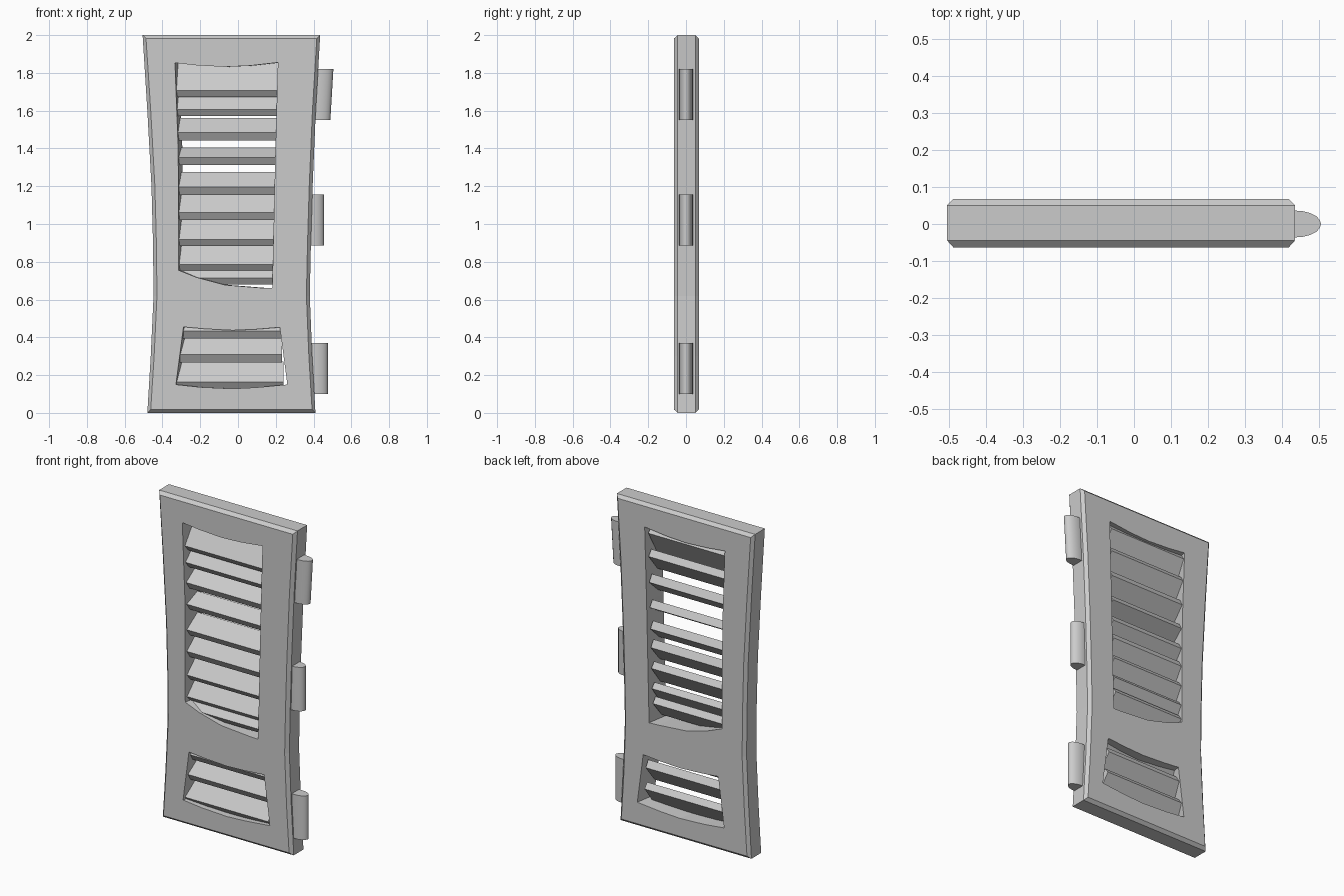
import bpy, bmesh, math

if "Cube" in bpy.data.objects:
    bpy.data.objects.remove(bpy.data.objects["Cube"])


def loft(name, rings):
    """Closed solid from a list of equal-length point rings."""
    bm = bmesh.new()
    vs = [[bm.verts.new(p) for p in r] for r in rings]
    n = len(vs[0])
    for a, b in zip(vs, vs[1:]):
        for i in range(n):
            j = (i + 1) % n
            bm.faces.new((a[i], a[j], b[j], b[i]))
    bm.faces.new(vs[0][::-1])
    bm.faces.new(vs[-1])
    bmesh.ops.recalc_face_normals(bm, faces=bm.faces)
    me = bpy.data.meshes.new(name)
    bm.to_mesh(me)
    bm.free()
    ob = bpy.data.objects.new(name, me)
    bpy.context.collection.objects.link(ob)
    return ob


# Warped shutter frame with chamfered outline: (z, left x, right x)
SIDES = [(2, -.505, .435), (1.6, -.48, .412), (1.2, -.458, .395), (.9, -.45, .386),
         (.62, -.447, .38), (.3, -.462, .393), (0, -.48, .41)]


def outline(y, d):
    z_in = lambda z: min(max(z, d), 2 - d)
    left = [(l + d, y, z_in(z)) for z, l, r in SIDES]
    right = [(r - d, y, z_in(z)) for z, l, r in reversed(SIDES)]
    return left + right


frame = loft("shutter_frame", [outline(-.064, .018), outline(-.044, 0),
                               outline(.05, 0), outline(.068, .018)])

# Crooked openings, leaning to the right towards the back
UPPER = [(-.335, 1.853), (-.22, 1.84), (-.07, 1.832), (.06, 1.838), (.21, 1.855),
         (.197, 1.4), (.18, .66), (.12, .662), (-.07, .677), (-.22, .717),
         (-.315, .755), (-.318, 1.4)]
LOWER = [(-.29, .455), (-.18, .445), (-.03, .437), (.1, .443), (.22, .453),
         (.26, .15), (.1, .135), (-.03, .128), (-.2, .136), (-.33, .15)]
for name, pts in (("upper_cutter", UPPER), ("lower_cutter", LOWER)):
    cut = loft(name, [[(x + s * .024, y, z) for x, z in pts]
                      for y, s in ((-.1, -.2), (.1, 1.2))])
    cut.hide_render = True
    mod = frame.modifiers.new(name, 'BOOLEAN')
    mod.operation = 'DIFFERENCE'
    mod.solver = 'EXACT'
    mod.object = cut
    bpy.context.view_layer.objects.active = frame
    bpy.ops.object.modifier_apply(modifier=name)
    bpy.data.objects.remove(cut)

# Tilted slats: (front top z, front edge height, rise to the back, left x, right x)
SLATS = [(1.707, .034, .145, -.325, .214), (1.607, .036, .105, -.323, .212),
         (1.484, .043, .077, -.322, .208), (1.352, .04, .052, -.321, .204),
         (1.195, .041, .08, -.32, .2), (1.062, .042, .1, -.32, .197),
         (.917, .034, .11, -.32, .193), (.785, .03, .115, -.32, .19),
         (.714, .034, .1, -.318, .183),
         (.433, .038, .1, -.3, .23), (.308, .04, .105, -.315, .232),
         (.163, .033, .11, -.325, .24)]
for i, (z, h, rise, x0, x1) in enumerate(SLATS):
    prof = [(-.05, z), (.035, z + rise), (.06, z + rise - h), (-.025, z - h)]
    loft(f"slat_{i + 1}", [[(x, y, pz) for y, pz in prof] for x in (x0, x1)])

# Oval hinge barrels: (bottom z, bottom x, top z, top x, x radius)
HINGES = [(1.55, .421, 1.82, .437, .068), (.885, .393, 1.155, .393, .063),
          (.1, .406, .37, .406, .07)]
N = 20
for i, (z0, xa, z1, xb, rx) in enumerate(HINGES):
    ob = loft(f"hinge_{i + 1}", [[(c + rx * math.cos(k * math.tau / N),
                                   .036 * math.sin(k * math.tau / N), z)
                                  for k in range(N)] for z, c in ((z0, xa), (z1, xb))])
    bpy.ops.object.select_all(action='DESELECT')
    ob.select_set(True)
    bpy.context.view_layer.objects.active = ob
    bpy.ops.object.shade_smooth_by_angle(angle=math.radians(40))
